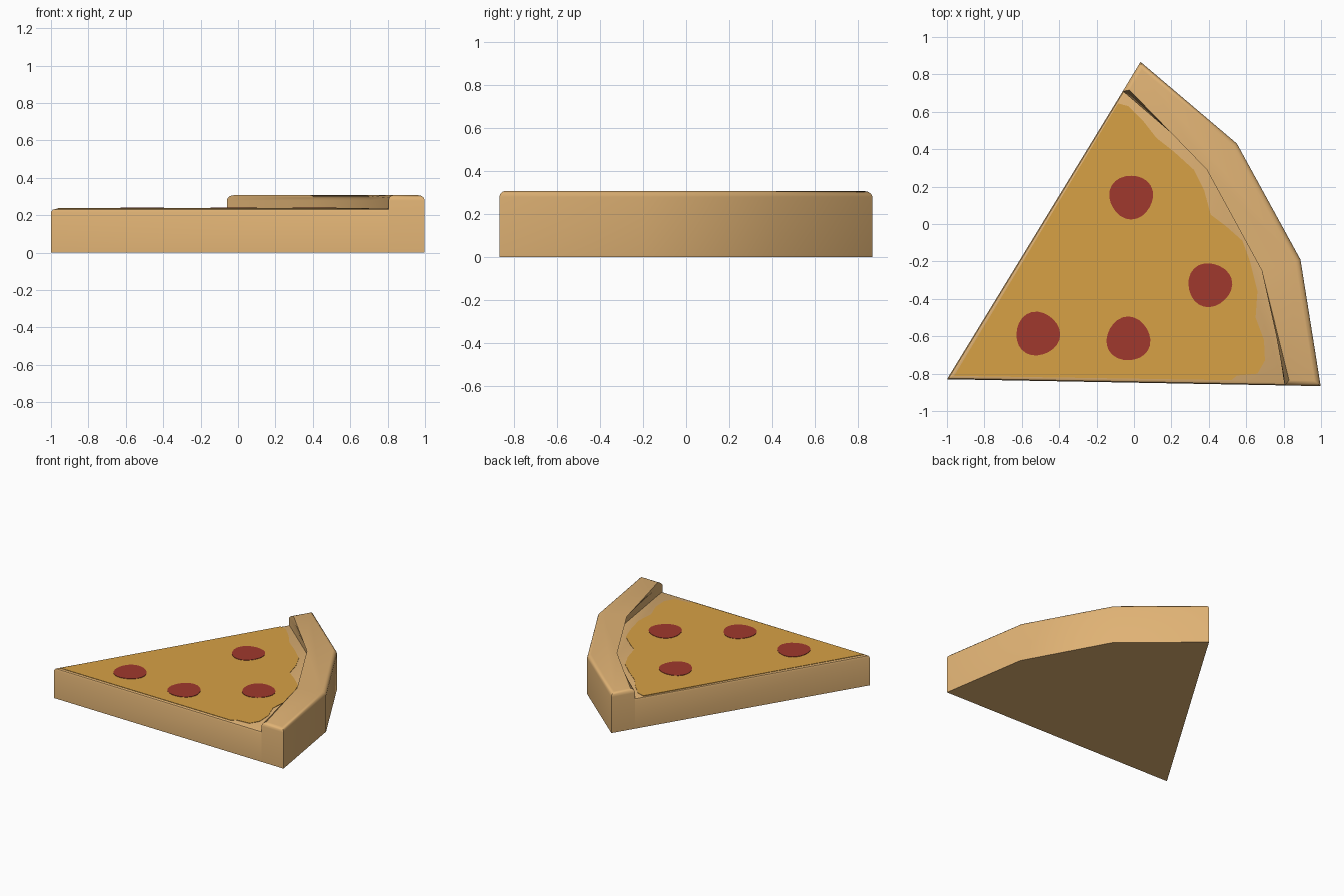
import bpy, bmesh, math
from mathutils import Vector

if "Cube" in bpy.data.objects:
    bpy.data.objects.remove(bpy.data.objects["Cube"])


def material(name, rgb):
    m = bpy.data.materials.new(name)
    m.diffuse_color = (*rgb, 1)
    m.use_nodes = True
    m.node_tree.nodes["Principled BSDF"].inputs["Base Color"].default_value = m.diffuse_color
    return m


dough = material("golden dough", (0.74, 0.445, 0.175))
cheese_mat = material("melted cheese", (0.68, 0.355, 0.06))
red = material("pepperoni red", (0.35, 0.04, 0.026))


def prism(name, outline, z0, z1, mat, bevel=0.0, segments=2, open_sides=()):
    """Extrude a counter-clockwise outline; round the top rim, skipping open sides."""
    bm = bmesh.new()
    low = [bm.verts.new((x, y, z0)) for x, y in outline]
    top = [bm.verts.new((x, y, z1)) for x, y in outline]
    n = len(outline)
    bm.faces.new(low[::-1])
    bm.faces.new(top)
    for i in range(n):
        if i not in open_sides:
            j = (i + 1) % n
            bm.faces.new((low[i], low[j], top[j], top[i]))
    if bevel:
        rim = [bm.edges.get((top[i], top[(i + 1) % n]))
               for i in range(n) if i not in open_sides]
        bmesh.ops.bevel(bm, geom=rim, offset=bevel, segments=segments,
                        profile=0.5, affect='EDGES')
    mesh = bpy.data.meshes.new(name)
    bm.to_mesh(mesh)
    bm.free()
    mesh.materials.append(mat)
    ob = bpy.data.objects.new(name, mesh)
    bpy.context.collection.objects.link(ob)
    bpy.ops.object.select_all(action='DESELECT')
    ob.select_set(True)
    bpy.context.view_layer.objects.active = ob
    bpy.ops.object.shade_smooth_by_angle(angle=math.radians(35))
    return ob


TOP = 0.235
tip = (-1.0, -0.83)
inner = [(0.805, -0.863), (0.71, -0.24), (0.41, 0.31), (-0.06, 0.71)]
outer = [(0.998, -0.867), (0.89, -0.19), (0.55, 0.43), (0.035, 0.867)]

# Slice body, open where it meets the crust
prism("slice_base", [tip] + inner, 0, TOP, dough, 0.018, 2, open_sides=(1, 2, 3))

# Raised outer crust
prism("crust", outer + inner[::-1], 0, 0.307, dough, 0.028, 3)

# Cheese layer with a wavy edge near the crust
wave = [(0.52, -0.835), (0.55, -0.81), (0.66, -0.80), (0.70, -0.73), (0.695, -0.62),
        (0.65, -0.50), (0.66, -0.36), (0.62, -0.20), (0.58, -0.09), (0.49, -0.01),
        (0.41, 0.05), (0.375, 0.18), (0.32, 0.29), (0.21, 0.39), (0.12, 0.46),
        (0.05, 0.55), (-0.03, 0.63), (-0.085, 0.645)]
prism("cheese", [(-0.962, -0.812)] + wave, TOP - 0.002, TOP + 0.003, cheese_mat)

# Pepperoni discs, slightly uneven
for k, (cx, cy) in enumerate([(-0.015, 0.145), (0.405, -0.325),
                              (-0.515, -0.587), (-0.03, -0.615)]):
    ring = []
    for i in range(24):
        a = math.tau * i / 24
        r = 0.117 + 0.004 * math.sin(3 * a + k)
        ring.append((cx + r * math.cos(a), cy + r * math.sin(a)))
    prism(f"pepperoni_{k + 1}", ring, TOP + 0.001, TOP + 0.006, red)
